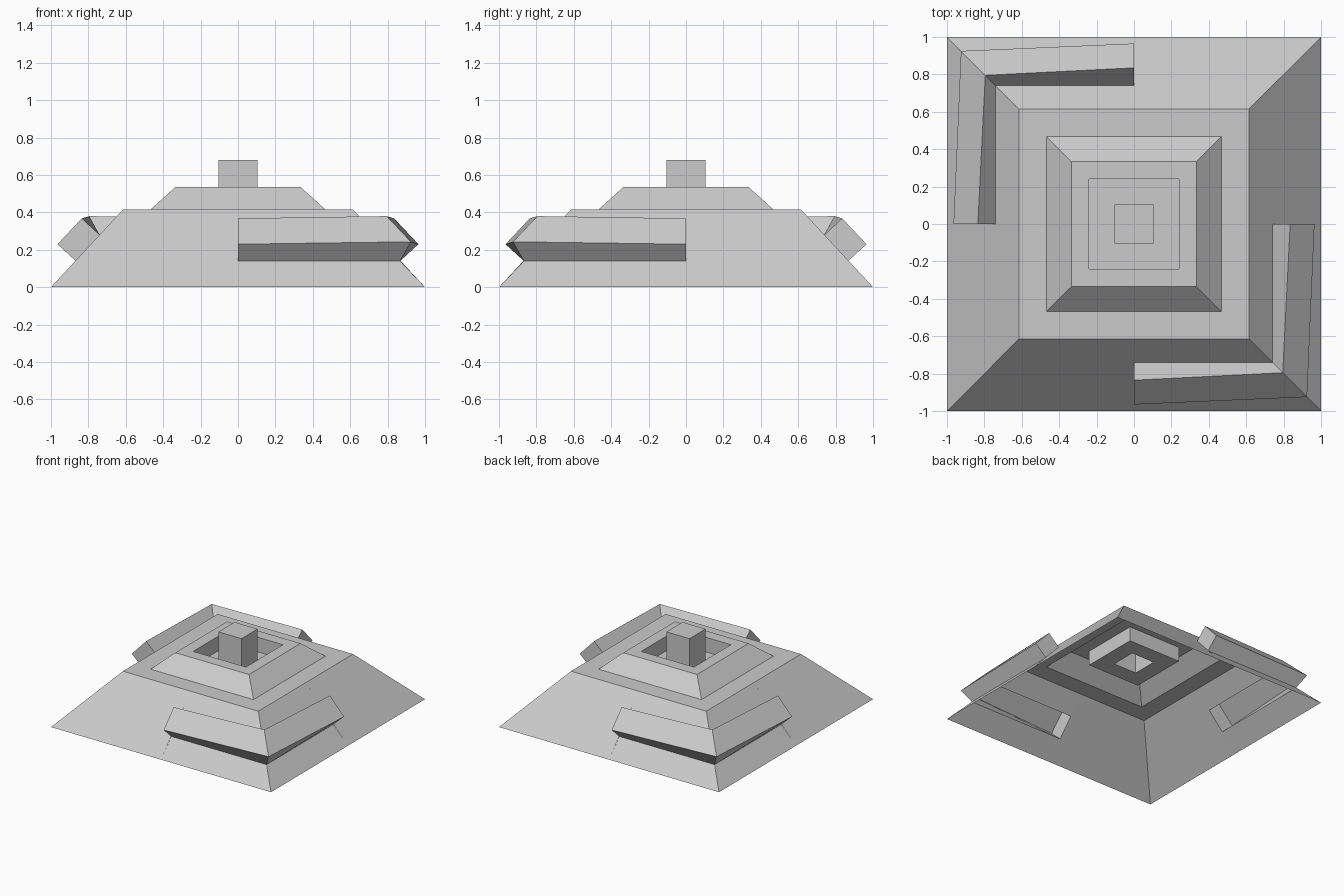
import bpy, bmesh

if "Cube" in bpy.data.objects:
    bpy.data.objects.remove(bpy.data.objects["Cube"])


def finish(name, bm):
    bmesh.ops.remove_doubles(bm, verts=bm.verts, dist=1e-5)
    mesh = bpy.data.meshes.new(name)
    bm.to_mesh(mesh)
    bm.free()
    bpy.context.collection.objects.link(bpy.data.objects.new(name, mesh))


def loft(bm, rings, closed=False):
    """Join rings of points with quads; each ring is one step along the path."""
    rows = [[bm.verts.new(p) for p in r] for r in rings]
    pairs = list(zip(rows, rows[1:])) + ([(rows[-1], rows[0])] if closed else [])
    for a, b in pairs:
        for i in range(len(a) - 1):
            bm.faces.new((a[i], b[i], b[i + 1], a[i + 1]))
    return rows


def square_loft(name, profile, cap=False):
    """Sweep a (half width, z) profile around a square."""
    bm = bmesh.new()
    corners = [(1, -1), (1, 1), (-1, 1), (-1, -1)]
    rows = loft(bm, [[(sx * w, sy * w, z) for w, z in profile]
                     for sx, sy in corners], closed=True)
    if cap:
        bm.faces.new([r[-1] for r in rows])
    finish(name, bm)


# Sloped skirt: plain wall, and wall with a hollow raised corner bar
plain = [(1, 0), (0.615, 0.415)]
bar_end = [(1, 0), (0.867, 0.14), (0.965, 0.23), (0.835, 0.368), (0.74, 0.28), (0.615, 0.415)]
bar_corner = [(1, 0), (0.867, 0.14), (0.925, 0.243), (0.795, 0.38), (0.74, 0.28), (0.615, 0.415)]

bm = bmesh.new()
for sx, sy in [(1, 1), (1, -1), (-1, 1), (-1, -1)]:
    has_bar = sx * sy < 0
    end, corner = (bar_end, bar_corner) if has_bar else (plain, plain)
    path = [[(sx * w, 0, z) for w, z in end],
            [(sx * w, sy * w, z) for w, z in corner],
            [(0, sy * w, z) for w, z in end]]
    if has_bar:
        path.reverse()
    rows = loft(bm, path)
    if has_bar:
        bm.faces.new(rows[0][1:5])
        bm.faces.new(rows[-1][4:0:-1])
finish("skirt_with_corner_bars", bm)

# Ledge, raised step and sunken well
square_loft("stepped_top", [(0.615, 0.415), (0.468, 0.415), (0.335, 0.535),
                            (0.24, 0.535), (0.24, 0.415), (0.105, 0.415)])

# Hollow centre post
square_loft("centre_post", [(0.105, 0.415), (0.105, 0.68)], cap=True)
